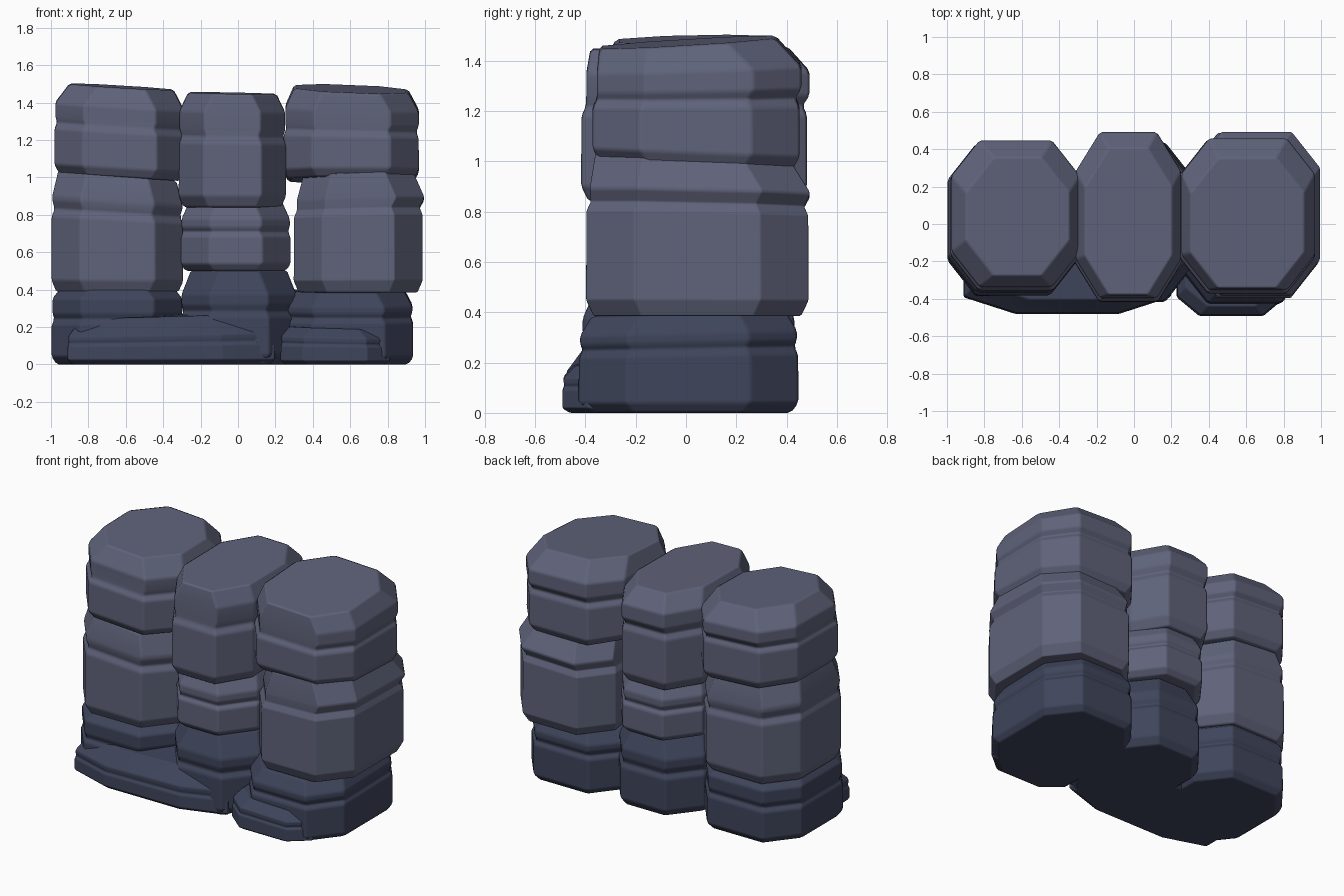
import bpy, bmesh

if "Cube" in bpy.data.objects:
    bpy.data.objects.remove(bpy.data.objects["Cube"])


def material(name, rgb):
    m = bpy.data.materials.new(name)
    m.diffuse_color = (*rgb, 1)
    m.use_nodes = True
    m.node_tree.nodes["Principled BSDF"].inputs["Base Color"].default_value = m.diffuse_color
    return m


upper = material("weathered_stone", (0.115, 0.125, 0.195))
lower = material("dark_stone", (0.049, 0.059, 0.105))


def rock(name, x, y, z, mat, cut=(0.15, 0.19), groove=0.6, shoulder=0.82, top_inset=0.07,
         top_tilt=(0, 0), base_tilt=(0, 0), lean=(0, 0), top_shift=(0, 0), depth=0.02):
    """Eight-sided stone: undercut foot, worn ledge, sloping shoulder."""
    cx, cy = sum(x) / 2, sum(y) / 2
    hx, hy = (x[1] - x[0]) / 2, (y[1] - y[0]) / 2
    none = (0, 0)
    # height, inset, sideways shift of each ring
    rings = [(0, 0.03, none), (0.1, 0.003, none), (groove, 0.004, none),
             (groove + 0.06, depth, none), (groove + 0.13, 0.008, lean),
             (shoulder, 0.008, lean), (1, top_inset, top_shift)]
    bm = bmesh.new()
    loops = []
    for t, d, (sx, sy) in rings:
        a, b = hx - d, hy - d * 1.1
        p, q = a - cut[0], b - cut[1]
        outline = [(p, -b), (a, -q), (a, q), (p, b),
                   (-p, b), (-a, q), (-a, -q), (-p, -b)]
        loop = []
        for u, v in outline:
            u, v = u + sx, v + sy
            bottom = z[0] + base_tilt[0] * u + base_tilt[1] * v
            top = z[1] + top_tilt[0] * u + top_tilt[1] * v
            loop.append(bm.verts.new((cx + u, cy + v, bottom + (top - bottom) * t)))
        loops.append(loop)
    for lo, hi in zip(loops, loops[1:]):
        for i in range(8):
            j = (i + 1) % 8
            bm.faces.new((lo[i], lo[j], hi[j], hi[i]))
    bm.faces.new(loops[0][::-1])
    bm.faces.new(loops[-1])
    for f in bm.faces:
        f.smooth = True
    mesh = bpy.data.meshes.new(name)
    bm.to_mesh(mesh)
    bm.free()
    ob = bpy.data.objects.new(name, mesh)
    bpy.context.collection.objects.link(ob)
    mesh.materials.append(mat)
    # softly worn edges
    bev = ob.modifiers.new("worn_edges", "BEVEL")
    bev.width = 0.012
    bev.segments = 1
    bev.limit_method = "ANGLE"
    bev.angle_limit = 0.3
    bev.harden_normals = True
    return ob


# left column
rock("left_base_stone", (-1.0, -0.29), (-0.39, 0.42), (0, 0.43), lower, groove=0.5)
rock("left_middle_stone", (-1.0, -0.29), (-0.37, 0.43), (0.385, 1.01), upper,
     groove=0.62, shoulder=0.79, top_tilt=(-0.09, 0), top_inset=0.04)
rock("left_top_stone", (-0.985, -0.28), (-0.36, 0.44), (1.0, 1.485), upper,
     groove=0.5, shoulder=0.78, top_tilt=(-0.06, 0.02), base_tilt=(-0.06, 0),
     top_inset=0.075, lean=(0, 0.015), top_shift=(0.01, 0))

# centre column
rock("centre_base_stone", (-0.31, 0.32), (-0.42, 0.44), (0, 0.505), lower,
     groove=0.5, shoulder=0.74, top_inset=0.06)
rock("centre_middle_stone", (-0.31, 0.285), (-0.40, 0.47), (0.5, 0.87), upper,
     groove=0.5, shoulder=0.75, top_inset=0.05, cut=(0.15, 0.2))
rock("centre_top_stone", (-0.32, 0.26), (-0.42, 0.485), (0.84, 1.45), upper,
     groove=0.56, shoulder=0.84, top_inset=0.055, top_tilt=(-0.02, 0.01),
     cut=(0.13, 0.21), lean=(0, 0.015), top_shift=(0, -0.02))

# right column
rock("right_base_stone", (0.24, 0.94), (-0.43, 0.45), (0, 0.395), lower,
     groove=0.58, shoulder=0.8, top_tilt=(0, 0.03), top_inset=0.05)
rock("right_middle_stone", (0.295, 0.99), (-0.40, 0.49), (0.385, 1.015), upper,
     groove=0.64, shoulder=0.79, top_tilt=(0.04, -0.03), top_inset=0.055,
     lean=(0.012, 0.01), top_shift=(0, -0.02))
rock("right_top_stone", (0.24, 0.97), (-0.375, 0.455), (0.985, 1.475), upper,
     groove=0.48, shoulder=0.78, top_tilt=(-0.04, 0.06), base_tilt=(0, -0.05),
     top_inset=0.06, lean=(0.005, 0.012), top_shift=(0, -0.035))

# fallen slabs at the foot
rock("long_foot_slab", (-0.915, 0.2), (-0.485, 0.1), (0, 0.262), lower,
     cut=(0.28, 0.09), groove=0.4, shoulder=0.62, top_inset=0.075,
     top_tilt=(0.03, 0.03), depth=0.012)
rock("short_foot_slab", (0.225, 0.815), (-0.495, 0.0), (0, 0.197), lower,
     cut=(0.12, 0.1), groove=0.5, shoulder=0.75, top_inset=0.05,
     top_tilt=(-0.03, 0.03), depth=0.012)
